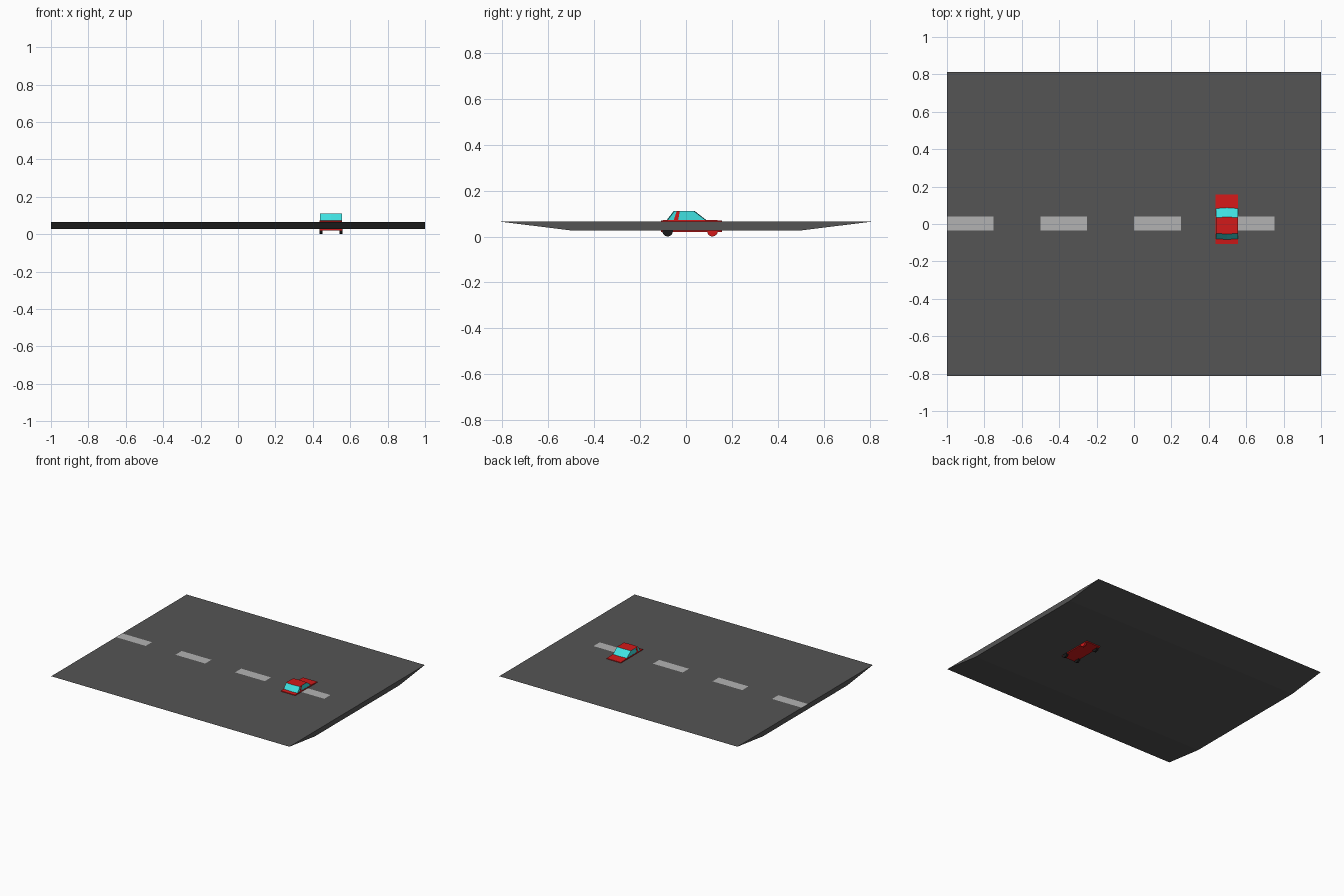
import bpy, bmesh, math
from mathutils import Matrix

if "Cube" in bpy.data.objects:
    bpy.data.objects.remove(bpy.data.objects["Cube"])


def material(name, rgb):
    m = bpy.data.materials.new(name)
    m.diffuse_color = (*rgb, 1)
    m.use_nodes = True
    m.node_tree.nodes["Principled BSDF"].inputs["Base Color"].default_value = m.diffuse_color
    return m


ASPHALT = material("asphalt", (0.09, 0.09, 0.09))
PAINT = material("line_paint", (0.45, 0.45, 0.45))
RED = material("red", (0.65, 0.01, 0.01))
GLASS = material("glass", (0.05, 0.75, 0.75))
BLACK = material("black", (0.01, 0.01, 0.01))
CAR_X = 0.497


def finish(bm, name, *mats):
    bmesh.ops.recalc_face_normals(bm, faces=bm.faces)
    mesh = bpy.data.meshes.new(name)
    bm.to_mesh(mesh)
    bm.free()
    for m in mats:
        mesh.materials.append(m)
    ob = bpy.data.objects.new(name, mesh)
    bpy.context.collection.objects.link(ob)
    return ob


def loft(name, sections, *mats, pick=None):
    """Join (x, [(y, z), ...]) sections; pick gives the material per profile edge."""
    bm = bmesh.new()
    rings = [[bm.verts.new((x, y, z)) for y, z in pts] for x, pts in sections]
    n = len(rings[0])
    for a, b in zip(rings, rings[1:]):
        for i in range(n):
            j = (i + 1) % n
            f = bm.faces.new((a[i], a[j], b[j], b[i]))
            f.material_index = pick[i] if pick else 0
    for ring in (rings[0], rings[-1]):
        bm.faces.new(ring)
    return finish(bm, name, *mats)


# Road slab with sloping edges
road = [(-0.505, 0.027), (0.505, 0.027), (0.812, 0.065), (-0.812, 0.065)]
loft("road", [(-1, road), (1, road)], ASPHALT)

# Dashed centre line
for k in range(4):
    x = -1 + 0.5 * k
    bm = bmesh.new()
    bm.faces.new([bm.verts.new((px, py, 0.0655)) for px, py in
                  ((x, -0.036), (x + 0.25, -0.036), (x + 0.25, 0.039), (x, 0.039))])
    finish(bm, f"centre_dash_{k + 1}", PAINT)

# Car body
body = [(-0.108, 0.02), (0.157, 0.02), (0.157, 0.07), (0.088, 0.073),
        (-0.08, 0.073), (-0.108, 0.07)]
loft("car_body", [(CAR_X - 0.06, body), (CAR_X + 0.06, body)], RED)


# Cabin: red roof, glass all round, ends slightly bowed
def cabin(bow):
    return [(-0.079 - bow, 0.073), (0.083 + bow, 0.073), (0.034 + bow, 0.111), (-0.05 - bow, 0.111)]


ob = loft("cabin", [(CAR_X - 0.058, cabin(0)), (CAR_X, cabin(0.004)), (CAR_X + 0.058, cabin(0))],
          RED, GLASS, pick=[0, 1, 0, 1])
for f in ob.data.polygons:
    if abs(f.normal.x) > 0.9:
        f.material_index = 1

# Side pillars and wheels
pillar = [(-0.053, 0.073), (-0.034, 0.073), (-0.027, 0.111), (-0.04, 0.111)]
for side, s in (("left", -1), ("right", 1)):
    loft(f"{side}_pillar", [(CAR_X + s * 0.05, pillar), (CAR_X + s * 0.0592, pillar)], RED)
    for end, y in (("rear", -0.08), ("front", 0.115)):
        bm = bmesh.new()
        bmesh.ops.create_cone(bm, cap_ends=True, segments=16, radius1=0.023, radius2=0.023, depth=0.014,
                              matrix=Matrix.Translation((CAR_X + s * 0.0535, y, 0.023))
                              @ Matrix.Rotation(math.pi / 2, 4, 'Y'))
        finish(bm, f"{side}_{end}_wheel", RED if (side, end) == ("right", "front") else BLACK)
